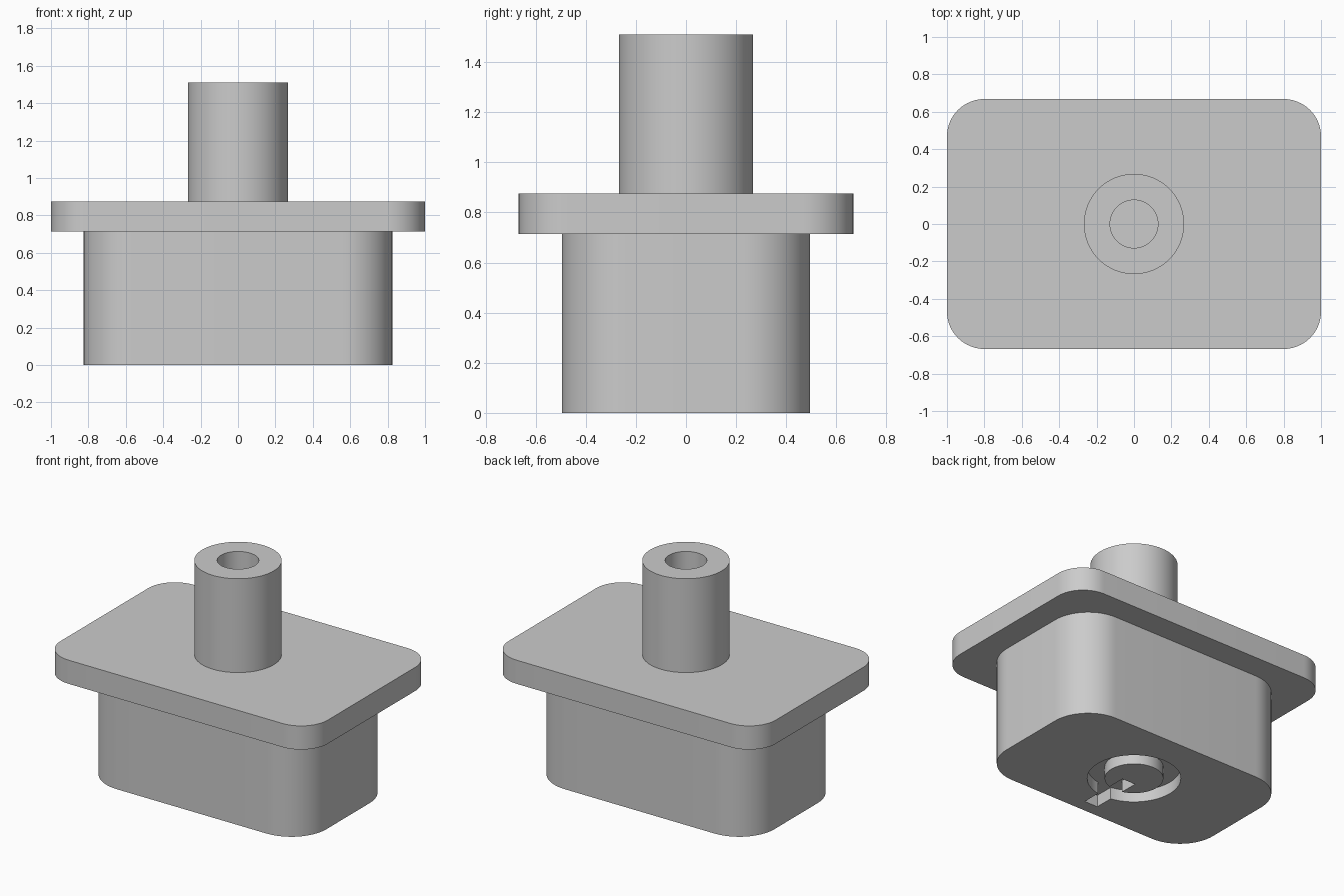
import bpy, bmesh, math
from mathutils import Matrix

cube = bpy.data.objects.get("Cube")
if cube:
    bpy.data.objects.remove(cube, do_unlink=True)

grey = bpy.data.materials.new("plain_grey")
grey.use_nodes = True
colour = (0.6, 0.6, 0.6, 1)
grey.diffuse_color = colour
grey.node_tree.nodes["Principled BSDF"].inputs["Base Color"].default_value = colour


def finish(name, bm):
    mesh = bpy.data.meshes.new(name)
    bm.to_mesh(mesh)
    bm.free()
    mesh.materials.append(grey)
    obj = bpy.data.objects.new(name, mesh)
    bpy.context.collection.objects.link(obj)
    return obj


def block(name, half_x, y0, y1, z0, z1, radius=0):
    """Box with optional rounded upright corners."""
    bm = bmesh.new()
    place = Matrix.Translation((0, (y0 + y1) / 2, (z0 + z1) / 2))
    size = Matrix.Diagonal((2 * half_x, y1 - y0, z1 - z0, 1))
    bmesh.ops.create_cube(bm, size=1, matrix=place @ size)
    if radius:
        upright = [e for e in bm.edges
                   if abs(e.verts[0].co.z - e.verts[1].co.z) > 0.01]
        bmesh.ops.bevel(bm, geom=upright, offset=radius, segments=16,
                        profile=0.5, affect='EDGES')
    return finish(name, bm)


def cylinder(name, radius, z0, z1):
    bm = bmesh.new()
    bmesh.ops.create_cone(bm, cap_ends=True, segments=64, radius1=radius,
                          radius2=radius, depth=z1 - z0,
                          matrix=Matrix.Translation((0, 0, (z0 + z1) / 2)))
    return finish(name, bm)


def cut(target, cutter):
    cutter.hide_render = True
    mod = target.modifiers.new("cut", 'BOOLEAN')
    mod.operation = 'DIFFERENCE'
    mod.solver = 'EXACT'
    mod.object = cutter
    bpy.context.view_layer.objects.active = target
    bpy.ops.object.modifier_apply(modifier=mod.name)
    bpy.data.objects.remove(cutter, do_unlink=True)


DEPTH = 0.08
FLANGE_Z, TOP_Z = 0.715, 0.875

# Main body with a round recess and a key slot underneath
body = block("body", 0.825, -0.495, 0.495, 0, FLANGE_Z, 0.265)
cut(body, cylinder("recess_cutter", 0.287, -0.1, DEPTH))
cut(body, block("slot_cutter", 0.05, -0.41, -0.1, -0.1, DEPTH))

# Central boss left standing in the recess, notched by the same slot
boss = cylinder("recess_boss", 0.18, 0, DEPTH)
cut(boss, block("notch_cutter", 0.05, -0.41, -0.05, -0.1, DEPTH + 0.1))

# Flange plate
flange = block("flange", 1, -0.668, 0.668, FLANGE_Z, TOP_Z, 0.2)

# Hollow post
post = cylinder("post", 0.268, TOP_Z, 1.51)
cut(post, cylinder("bore_cutter", 0.128, TOP_Z - 0.1, 1.7))

bpy.ops.object.select_all(action='DESELECT')
for part in (body, boss, flange, post):
    part.select_set(True)
bpy.context.view_layer.objects.active = body
bpy.ops.object.shade_smooth_by_angle(angle=math.radians(30))
